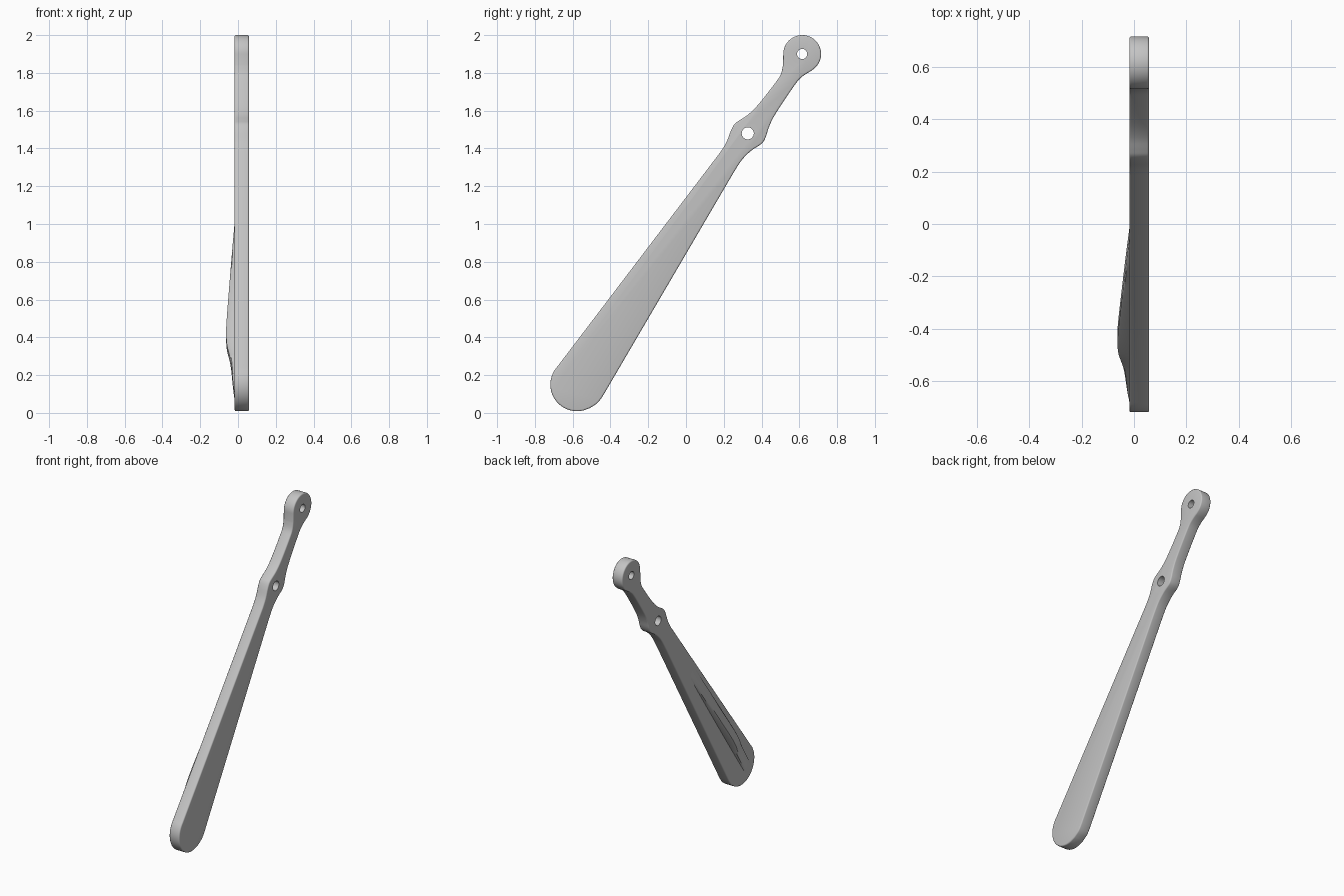
import bpy, bmesh
from math import cos, sin, radians
from mathutils import Vector

if "Cube" in bpy.data.objects:
    bpy.data.objects.remove(bpy.data.objects["Cube"])

X_IN, X_OUT = -0.018, 0.058          # the two broad faces of the arm
FOOT, HEAD, PIVOT = Vector((-0.577, 0.15)), Vector((0.615, 1.9)), Vector((0.327, 1.48))

grey = bpy.data.materials.new("satin_grey")
grey.use_nodes = True
grey.diffuse_color = (0.55, 0.55, 0.55, 1)
grey.node_tree.nodes["Principled BSDF"].inputs["Base Color"].default_value = grey.diffuse_color


def make_object(name, bm):
    bmesh.ops.recalc_face_normals(bm, faces=bm.faces)
    mesh = bpy.data.meshes.new(name)
    bm.to_mesh(mesh)
    bm.free()
    mesh.materials.append(grey)
    obj = bpy.data.objects.new(name, mesh)
    bpy.context.collection.objects.link(obj)
    return obj


def activate(obj):
    bpy.ops.object.select_all(action='DESELECT')
    obj.select_set(True)
    bpy.context.view_layer.objects.active = obj


def arc(center, radius, start, end, steps):
    angles = [radians(start + (end - start) * i / steps) for i in range(steps + 1)]
    return [center + radius * Vector((cos(a), sin(a))) for a in angles]


def smooth(points, steps=4):
    """Rounded path through the points."""
    p = [Vector(q) for q in points]
    p = [p[0]] + p + [p[-1]]
    out = []
    for a, b, c, d in zip(p, p[1:], p[2:], p[3:]):
        for i in range(steps):
            t = i / steps
            out.append(0.5 * (2 * b + (c - a) * t + (2 * a - 5 * b + 4 * c - d) * t ** 2
                              + (3 * b - a - 3 * c + d) * t ** 3))
    return out + [p[-1]]


def prism(name, outline, x0, x1):
    bm = bmesh.new()
    face = bm.faces.new([bm.verts.new((x0, p.x, p.y)) for p in outline])
    grown = bmesh.ops.extrude_face_region(bm, geom=[face])
    verts = [v for v in grown["geom"] if isinstance(v, bmesh.types.BMVert)]
    bmesh.ops.translate(bm, verts=verts, vec=(x1 - x0, 0, 0))
    return make_object(name, bm)


# Arm outline: round foot, front neck, round head, rear neck
front_neck = smooth([(0.185, 1.384), (0.215, 1.435), (0.238, 1.495), (0.258, 1.53), (0.285, 1.55),
                     (0.33, 1.58), (0.385, 1.635), (0.475, 1.75), (0.503, 1.795), (0.514, 1.845)])
rear_neck = smooth([(0.665, 1.812), (0.615, 1.78), (0.575, 1.735), (0.475, 1.585), (0.44, 1.515),
                    (0.422, 1.46), (0.4, 1.425), (0.345, 1.388), (0.295, 1.338), (0.249, 1.267)])
foot = smooth([(-0.434, 0.1), (-0.466, 0.055), (-0.51, 0.025)]) + arc(FOOT, 0.141, 285, 137, 26)
arm = prism("lever_arm", front_neck + arc(HEAD, 0.1, 180, -50, 40) + rear_neck + foot, X_IN, X_OUT)

# Rounded rim
activate(arm)
rim = arm.modifiers.new("rim", 'BEVEL')
rim.width, rim.segments, rim.limit_method, rim.angle_limit = 0.008, 3, 'ANGLE', radians(60)
bpy.ops.object.modifier_apply(modifier=rim.name)

# Head and pivot holes
for center, radius in ((HEAD, 0.027), (PIVOT, 0.032)):
    cutter = prism("hole_cutter", arc(center, radius, 0, 348.75, 31), -0.2, 0.2)
    cutter.hide_render = True
    activate(arm)
    cut = arm.modifiers.new("hole", 'BOOLEAN')
    cut.operation, cut.solver, cut.object = 'DIFFERENCE', 'EXACT', cutter
    bpy.ops.object.modifier_apply(modifier=cut.name)
    bpy.data.objects.remove(cutter)

# Thumb ridge on the inner face: (distance along arm, height)
along = (PIVOT - FOOT).normalized()
across = Vector((-along.y, along.x))
stations = smooth([(-0.12, -0.003), (-0.04, 0.007), (0.1, 0.019), (0.16, 0.029), (0.22, 0.041),
                   (0.29, 0.045), (0.38, 0.042), (0.6, 0.028), (0.85, 0.011), (1.04, -0.003)])
bm = bmesh.new()
rings = []
for s, h in stations:
    ring = []
    for n, k in ((-0.012, 0), (-0.004, 0.8), (0.004, 1), (0.052, 1), (0.06, 0.8), (0.068, 0)):
        p = FOOT + along * s + across * n
        ring.append(bm.verts.new((X_IN + 0.004 - k * (h + 0.004), p.x, p.y)))
    rings.append(ring)
for a, b in zip(rings, rings[1:]):
    for i in range(len(a)):
        j = (i + 1) % len(a)
        bm.faces.new((a[i], a[j], b[j], b[i]))
bm.faces.new(rings[0])
bm.faces.new(rings[-1])
ridge = make_object("thumb_ridge", bm)

for obj in (arm, ridge):
    activate(obj)
    bpy.ops.object.shade_smooth_by_angle(angle=radians(35))
